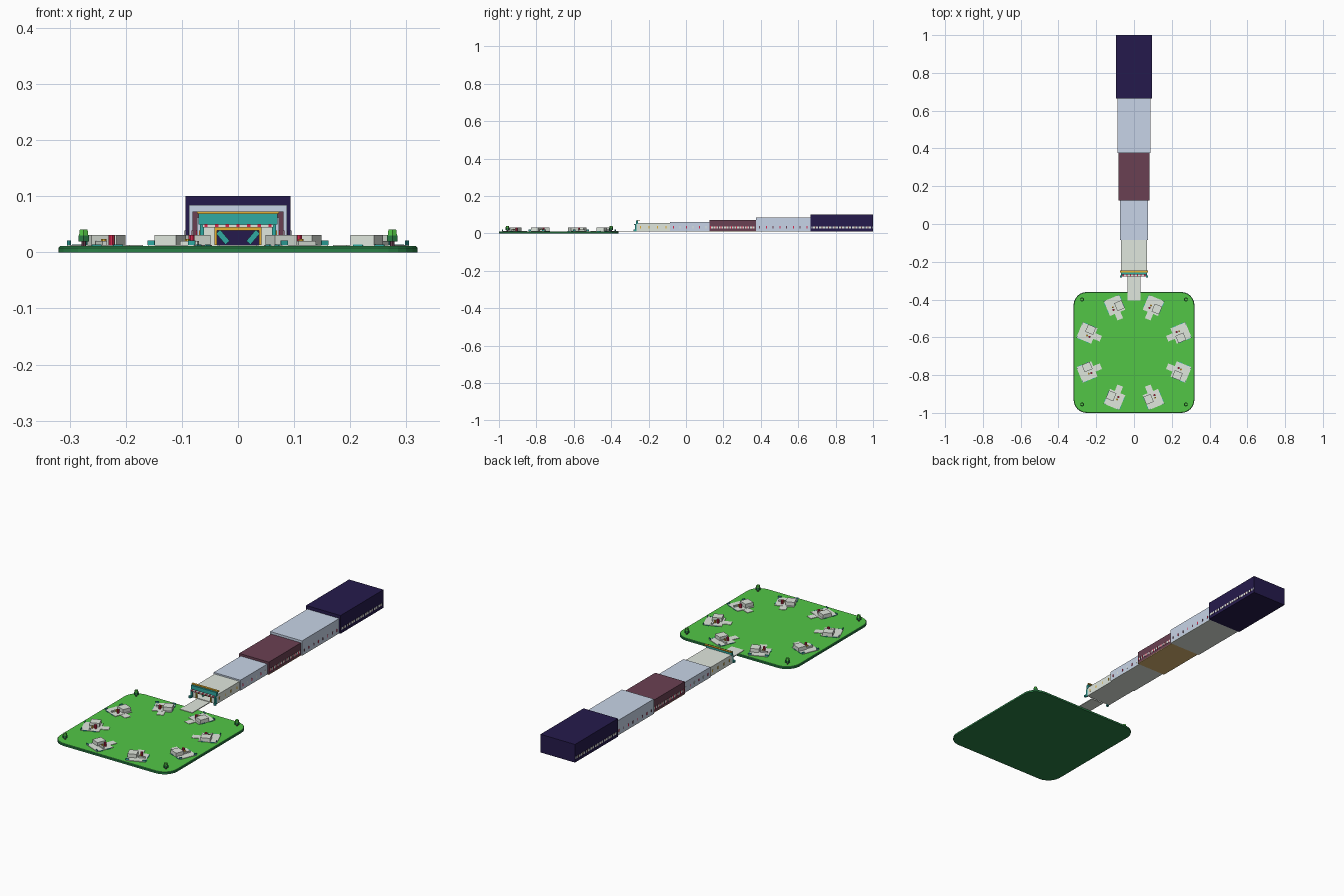
import bpy, bmesh, math
from mathutils import Matrix

cube = bpy.data.objects.get("Cube")
if cube:
    bpy.data.objects.remove(cube, do_unlink=True)


def material(name, rgb):
    lin = [(c / 255 / 12.92 if c < 11 else ((c / 255 + 0.055) / 1.055) ** 2.4) for c in rgb]
    m = bpy.data.materials.new(name)
    m.use_nodes = True
    m.diffuse_color = (*lin, 1)
    m.node_tree.nodes["Principled BSDF"].inputs["Base Color"].default_value = (*lin, 1)
    return m


grass = material("grass green", (82, 198, 70))
hedge = material("dark green", (42, 128, 70))
stone = material("pale stone", (224, 231, 222))
steel = material("blue grey", (200, 213, 232))
maroon = material("maroon", (106, 64, 82))
navy = material("navy", (37, 26, 76))
teal = material("teal", (48, 170, 162))
gold = material("gold", (230, 176, 52))
crimson = material("crimson", (215, 42, 80))
tan = material("tan", (218, 182, 115))


def finish(name, bm, mats):
    me = bpy.data.meshes.new(name)
    bm.normal_update()
    bm.to_mesh(me)
    bm.free()
    for m in mats:
        me.materials.append(m)
    ob = bpy.data.objects.new(name, me)
    bpy.context.scene.collection.objects.link(ob)
    return ob


def box(name, mat, x0, x1, y0, y1, z0, z1, frame=Matrix()):
    """Axis-aligned box between limits, placed in a local frame."""
    bm = bmesh.new()
    size = Matrix.Diagonal((abs(x1 - x0), y1 - y0, z1 - z0, 1))
    mid = Matrix.Translation(((x0 + x1) / 2, (y0 + y1) / 2, (z0 + z1) / 2))
    bmesh.ops.create_cube(bm, size=1, matrix=frame @ mid @ size)
    return finish(name, bm, [mat])


def drum(name, mat, x, y, z0, z1, r0, r1, frame=Matrix(), sides=8):
    bm = bmesh.new()
    bmesh.ops.create_cone(bm, cap_ends=True, segments=sides, radius1=r0, radius2=r1, depth=z1 - z0,
                          matrix=frame @ Matrix.Translation((x, y, (z0 + z1) / 2)))
    return finish(name, bm, [mat])


# Lawn: rounded slab, bright on top, dark on rim and underside
TOP = 0.011
bm = bmesh.new()
bmesh.ops.create_cube(bm, size=1, matrix=Matrix.Translation((0, -0.68, TOP / 2))
                      @ Matrix.Diagonal((0.64, 0.64, TOP, 1)))
uprights = [e for e in bm.edges if abs(e.verts[0].co.z - e.verts[1].co.z) > 0.005]
bmesh.ops.bevel(bm, geom=uprights, offset=0.07, segments=6, profile=0.5, affect='EDGES')
rim = [e for e in bm.edges if all(v.co.z > TOP - 1e-4 for v in e.verts)]
bmesh.ops.bevel(bm, geom=rim, offset=0.003, segments=1, affect='EDGES')
bm.normal_update()
for f in bm.faces:
    f.material_index = 0 if f.normal.z > 0.9 else 1
finish("lawn", bm, [grass, hedge])

# Corner trees
for x in (-0.275, 0.275):
    for y in (-0.4, -0.955):
        drum("tree_trunk", maroon, x, y, TOP, 0.021, 0.004, 0.004)
        drum("tree_crown", hedge, x, y, 0.019, 0.030, 0.011, 0.011, sides=6)
        drum("tree_top", grass, x, y, 0.030, 0.041, 0.0095, 0.008, sides=6)

# Ring of eight booths; local +x points outward from the lawn centre
for k in range(8):
    f = Matrix.Translation((0, -0.68, 0)) @ Matrix.Rotation(math.radians(22.5 + 45 * k), 4, 'Z')
    box("booth_pad", stone, 0.227, 0.312, -0.044, 0.044, 0.008, 0.0135, f)
    box("booth_path", stone, 0.19, 0.23, -0.016, 0.016, 0.008, 0.013, f)
    box("booth_room", stone, 0.236, 0.281, -0.045, -0.003, 0.0135, 0.031, f)
    box("booth_counter", stone, 0.268, 0.276, 0.002, 0.036, 0.0135, 0.020, f)
    drum("booth_pillar", crimson, 0.25, 0.014, 0.0135, 0.031, 0.006, 0.006, f)
    drum("booth_lamp", gold, 0.264, 0.012, 0.0135, 0.024, 0.005, 0.005, f)
    for s in (-1, 1):
        # upright teal panels at the outer corners, low trims along the sides
        box("booth_panel", teal, 0.309, 0.311, s * 0.039 - 0.007, s * 0.039 + 0.007, 0.0135, 0.021, f)
        for u in (0.25, 0.292):
            box("booth_side_trim", teal, u - 0.009, u + 0.009,
                s * 0.045 - 0.0015, s * 0.045 + 0.0015, 0.009, 0.0138, f)

# Entrance path
box("entrance_path", stone, -0.034, 0.034, -0.405, -0.27, 0.0095, 0.0135)

# Stepped halls: hollow shells with a portal in each front wall
WALL = 0.003
# y start, y end, half width, height, shell, floor, window colours, window count
halls = [
    (-0.265, -0.085, 0.068, 0.055, stone, stone, (gold, gold), 4),
    (-0.085, 0.125, 0.073, 0.062, steel, stone, (crimson, stone), 6),
    (0.125, 0.375, 0.081, 0.073, maroon, tan, (crimson, maroon), 18),
    (0.375, 0.665, 0.087, 0.084, steel, stone, (maroon, crimson), 8),
    (0.665, 1.0, 0.094, 0.100, navy, navy, (navy, maroon), 19),
]
for i, (y0, y1, w, h, shell, floor, tints, count) in enumerate(halls):
    tag = f"hall_{i + 1}_"
    box(tag + "floor", floor, -w, w, y0, y1, 0.0105, 0.0135)
    box(tag + "roof", shell, -w, w, y0, y1, h - WALL, h)
    box(tag + "lintel", shell, -w, w, y0, y0 + WALL, 0.045, h - WALL)
    step = (y1 - y0) / count
    for s in (-1, 1):
        box(tag + "side_wall", shell, s * w, s * (w - WALL), y0, y1, 0.0135, h - WALL)
        box(tag + "front_wall", shell, s * w, s * 0.04, y0, y0 + WALL, 0.0135, 0.045)
        # pale band on the dark halls, then small windows
        if shell in (maroon, navy):
            box(tag + "band", stone, s * w, s * (w + 0.0008), y0 + 0.004, y1 - 0.004, 0.027, 0.038)
        for j in range(count):
            y = y0 + step * (j + 0.5)
            box(tag + "window", tints[j % 2], s * w, s * (w + 0.0016), y - 0.0025, y + 0.0025, 0.0265, 0.0385)
box("end_wall", navy, -0.094, 0.094, 1.0 - WALL, 1.0, 0.0135, 0.097)

# Entrance facade
box("facade_sign", teal, -0.07, 0.07, -0.267, -0.257, 0.050, 0.069)
box("facade_cornice", gold, -0.073, 0.073, -0.258, -0.247, 0.069, 0.073)
box("awning", stone, -0.063, 0.063, -0.278, -0.262, 0.0445, 0.050)
for j in range(7):
    x = -0.057 + 0.019 * j
    box("awning_stripe", crimson, x - 0.003, x + 0.003, -0.279, -0.266, 0.0455, 0.0505)
box("portal_top", gold, -0.042, 0.042, -0.271, -0.262, 0.039, 0.0445)
for s in (-1, 1):
    box("portal_side", gold, s * 0.037, s * 0.042, -0.271, -0.262, 0.0135, 0.039)
    box("facade_pillar", teal, s * 0.061, s * 0.068, -0.273, -0.262, 0.0105, 0.05)
    box("facade_planter", teal, s * 0.064, s * 0.073, -0.282, -0.272, 0.0105, 0.021)
    # slanted drapes just inside the portal
    drape = Matrix.Translation((s * 0.027, -0.24, 0.027)) @ Matrix.Rotation(s * 0.7, 4, 'Y')
    box("drape", teal, -0.005, 0.005, -0.002, 0.002, -0.013, 0.013, drape)
